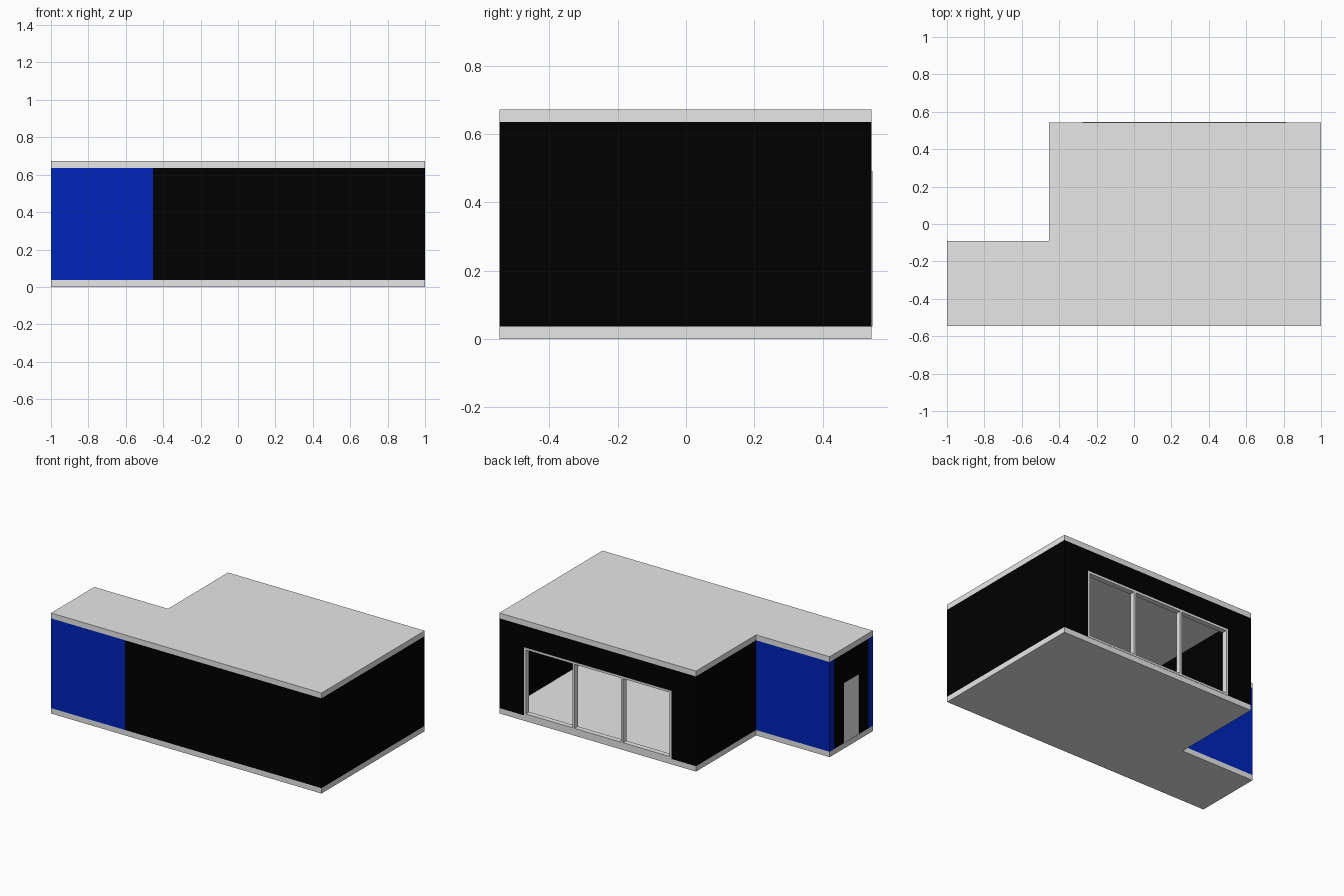
import bpy
import bmesh
from mathutils import Vector

default = bpy.data.objects.get("Cube")
if default:
    bpy.data.objects.remove(default)


def make_material(name, colour):
    mat = bpy.data.materials.new(name)
    mat.use_nodes = True
    mat.diffuse_color = (*colour, 1)
    bsdf = next(n for n in mat.node_tree.nodes if n.type == "BSDF_PRINCIPLED")
    bsdf.inputs["Base Color"].default_value = (*colour, 1)
    return mat


gray = make_material("light gray", (0.8, 0.8, 0.8))
black = make_material("black", (0, 0, 0))
blue = make_material("blue", (0, 0.018, 0.5))


def prism(name, profile, offset, mat):
    """Extrude a flat outline of 3D points along an offset."""
    bm = bmesh.new()
    face = bm.faces.new([bm.verts.new(p) for p in profile])
    extruded = bmesh.ops.extrude_face_region(bm, geom=[face])
    moved = [g for g in extruded["geom"] if isinstance(g, bmesh.types.BMVert)]
    bmesh.ops.translate(bm, verts=moved, vec=Vector(offset))
    bmesh.ops.recalc_face_normals(bm, faces=bm.faces)
    mesh = bpy.data.meshes.new(name)
    bm.to_mesh(mesh)
    bm.free()
    mesh.materials.append(mat)
    obj = bpy.data.objects.new(name, mesh)
    bpy.context.collection.objects.link(obj)
    return obj


def box(name, x0, x1, y0, y1, z0, z1, mat):
    base = [(x0, y0, z0), (x1, y0, z0), (x1, y1, z0), (x0, y1, z0)]
    return prism(name, base, (0, 0, z1 - z0), mat)


def opening_outline(a, b, oa, ob, top):
    """Wall outline with an opening that starts at the floor."""
    return [(a, FLOOR), (oa, FLOOR), (oa, top), (ob, top),
            (ob, FLOOR), (b, FLOOR), (b, CEIL), (a, CEIL)]


# Overall plan
FLOOR, CEIL, ROOF = 0.036, 0.636, 0.672
LEFT, RIGHT, STEP = 1.0, -1.0, -0.455
FRONT, BACK, WING_BACK = -0.546, 0.544, -0.09
T = 0.045

# Floor and roof slabs share one L-shaped plan
plan = [(RIGHT, FRONT), (LEFT, FRONT), (LEFT, BACK),
        (STEP, BACK), (STEP, WING_BACK), (RIGHT, WING_BACK)]
for name, z0, z1 in (("floor_slab", 0, FLOOR), ("roof_slab", CEIL, ROOF)):
    prism(name, [(x, y, z0) for x, y in plan], (0, 0, z1 - z0), gray)

# Main room walls
box("main_front_wall", STEP, LEFT, FRONT, FRONT + T, FLOOR, CEIL, black)
box("main_left_wall", LEFT - T, LEFT, FRONT + T, BACK - T, FLOOR, CEIL, black)
box("main_right_wall", STEP, STEP + T, FRONT + T, BACK - T, FLOOR, CEIL, black)

# Back wall with the wide window opening
WIN_A, WIN_B, WIN_TOP = -0.276, 0.816, 0.492
outline = opening_outline(STEP, LEFT, WIN_A, WIN_B, WIN_TOP)
prism("main_back_wall", [(x, BACK, z) for x, z in outline], (0, -T, 0), black)

# Wing walls
box("wing_front_wall", RIGHT, STEP, FRONT, FRONT + T, FLOOR, CEIL, blue)
box("wing_back_wall", RIGHT, STEP, WING_BACK - T, WING_BACK, FLOOR, CEIL, blue)
DOOR_A, DOOR_B, DOOR_TOP = -0.405, -0.24, 0.437
outline = opening_outline(FRONT + T, WING_BACK - T, DOOR_A, DOOR_B, DOOR_TOP)
prism("wing_end_wall", [(RIGHT, y, z) for y, z in outline], (T, 0, 0), black)
box("door", RIGHT + 0.002, RIGHT + T - 0.005, DOOR_A, DOOR_B, FLOOR, DOOR_TOP, gray)

# Window frame: four posts, with rails between them
BAR, Y0, Y1 = 0.014, 0.511, 0.546
pitch = (WIN_B - WIN_A - BAR) / 3
for i in range(4):
    x = WIN_A + i * pitch
    box(f"window_post_{i + 1}", x, x + BAR, Y0, Y1, FLOOR, WIN_TOP, gray)
    if i < 3:
        for part, z in (("sill", FLOOR), ("head", WIN_TOP - BAR)):
            box(f"window_{part}_{i + 1}", x + BAR, x + pitch, Y0, Y1, z, z + BAR, gray)
